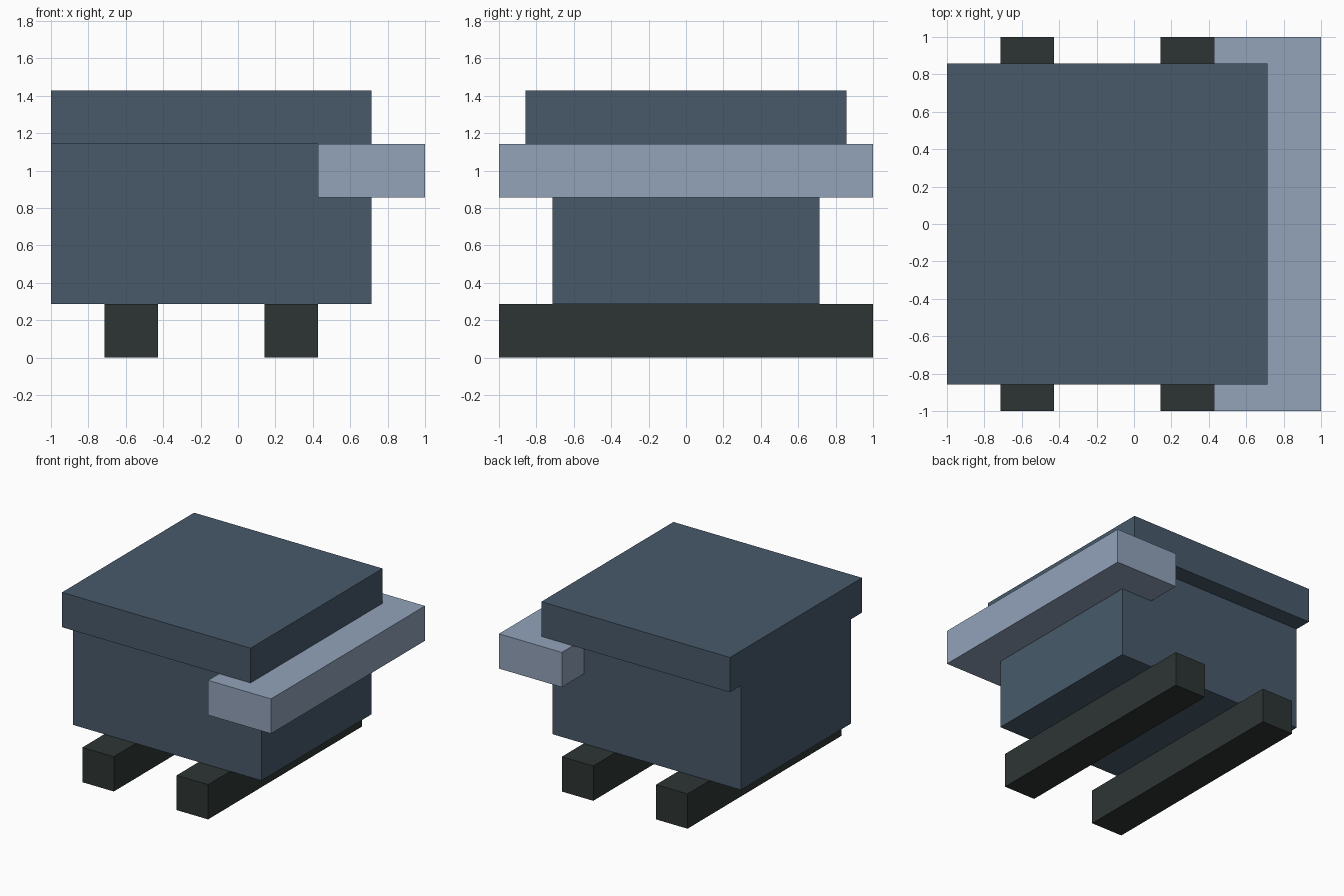
import bpy

if "Cube" in bpy.data.objects:
    bpy.data.objects.remove(bpy.data.objects["Cube"])

U = 1 / 7  # the model sits on a regular grid of this size


def material(name, rgb):
    m = bpy.data.materials.new(name)
    m.diffuse_color = (*rgb, 1)
    m.use_nodes = True
    m.node_tree.nodes["Principled BSDF"].inputs["Base Color"].default_value = m.diffuse_color
    return m


slate = material("slate_blue", (0.065, 0.102, 0.147))
pale = material("pale_blue", (0.287, 0.366, 0.491))
dark = material("dark_grey", (0.026, 0.036, 0.034))


def box(name, x, y, z, mat):
    """Box from (min, max) ranges given in grid units."""
    ranges = (x, y, z)
    bpy.ops.mesh.primitive_cube_add(size=1, location=[(a + b) / 2 * U for a, b in ranges])
    ob = bpy.context.object
    ob.name = name
    ob.scale = [(b - a) * U for a, b in ranges]
    bpy.ops.object.transform_apply(location=False, rotation=False, scale=True)
    ob.data.materials.append(mat)
    return ob


# Two long runners underneath
for side, x in (("left", -5), ("right", 1)):
    box(side + "_runner", (x, x + 2), (-7, 7), (0, 2), dark)

# Main body, overhanging lid and the pale cross bar
box("body", (-7, 5), (-5, 5), (2, 8), slate)
box("lid", (-7, 5), (-6, 6), (8, 10), slate)
box("cross_bar", (3, 7), (-7, 7), (6, 8), pale)
